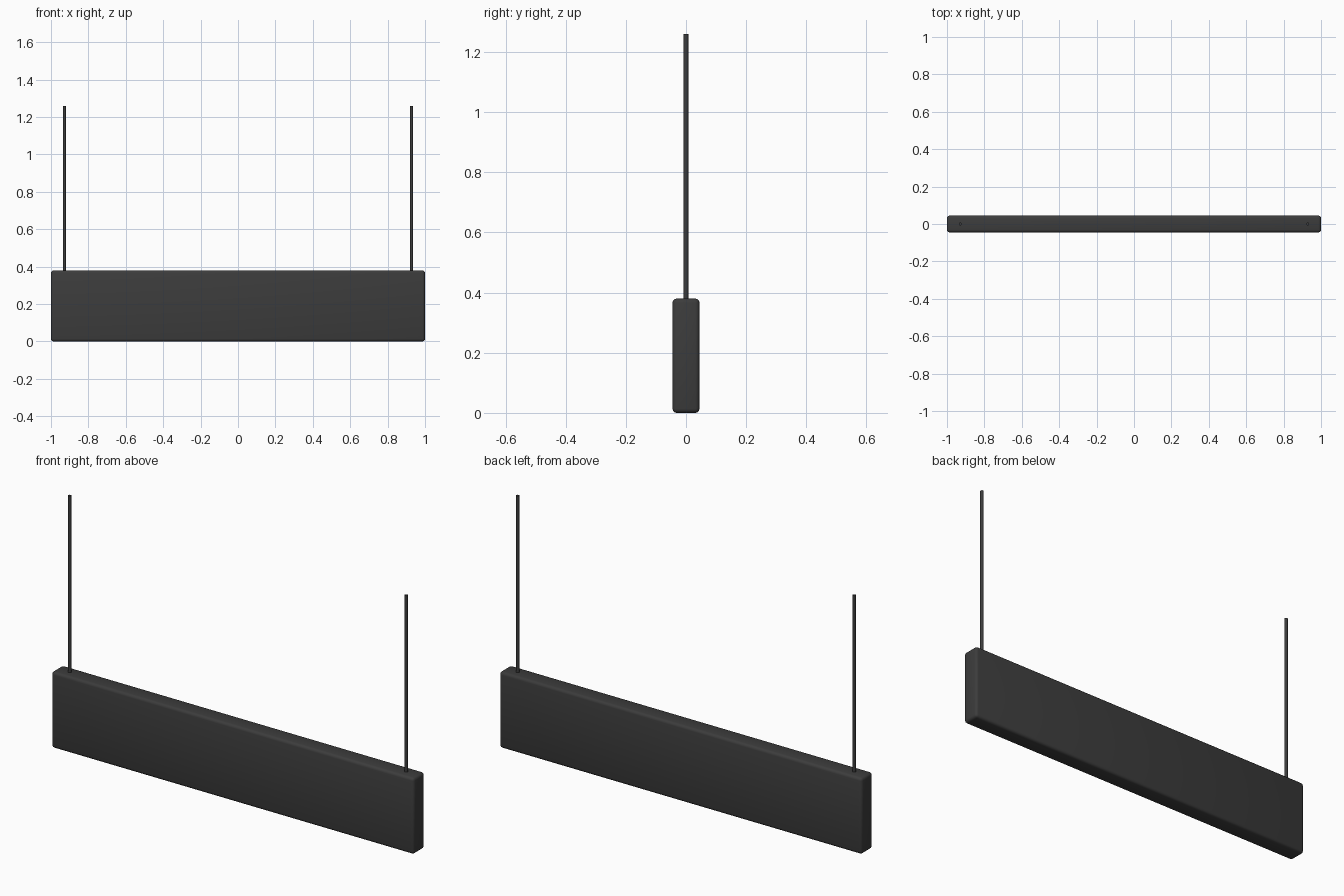
import bpy

cube = bpy.data.objects.get("Cube")
if cube:
    bpy.data.objects.remove(cube, do_unlink=True)

charcoal = bpy.data.materials.new("charcoal")
charcoal.use_nodes = True
colour = (0.045, 0.045, 0.045, 1)
charcoal.diffuse_color = colour
charcoal.node_tree.nodes["Principled BSDF"].inputs["Base Color"].default_value = colour

LENGTH, DEPTH, HEIGHT = 2.0, 0.09, 0.38
ROD_TOP, ROD_X, ROD_RADIUS = 1.26, 0.928, 0.008


def finish(name):
    obj = bpy.context.object
    obj.name = name
    obj.data.materials.append(charcoal)
    return obj


# Hanging panel with softly rounded edges
bpy.ops.mesh.primitive_cube_add(size=1, location=(0, 0, HEIGHT / 2))
panel = finish("hanging_panel")
panel.scale = (LENGTH, DEPTH, HEIGHT)
bpy.ops.object.transform_apply(location=False, rotation=False, scale=True)
bevel = panel.modifiers.new("rounded_edges", "BEVEL")
bevel.width = 0.014
bevel.segments = 3
bpy.ops.object.modifier_apply(modifier=bevel.name)
bpy.ops.object.shade_smooth_by_angle()

# Suspension rods, sunk slightly into the panel
rod_base = HEIGHT - 0.01
for side, name in ((1, "left_rod"), (-1, "right_rod")):
    bpy.ops.mesh.primitive_cylinder_add(
        vertices=16, radius=ROD_RADIUS, depth=ROD_TOP - rod_base,
        location=(side * ROD_X, 0, (ROD_TOP + rod_base) / 2))
    finish(name)
    bpy.ops.object.shade_smooth_by_angle()
